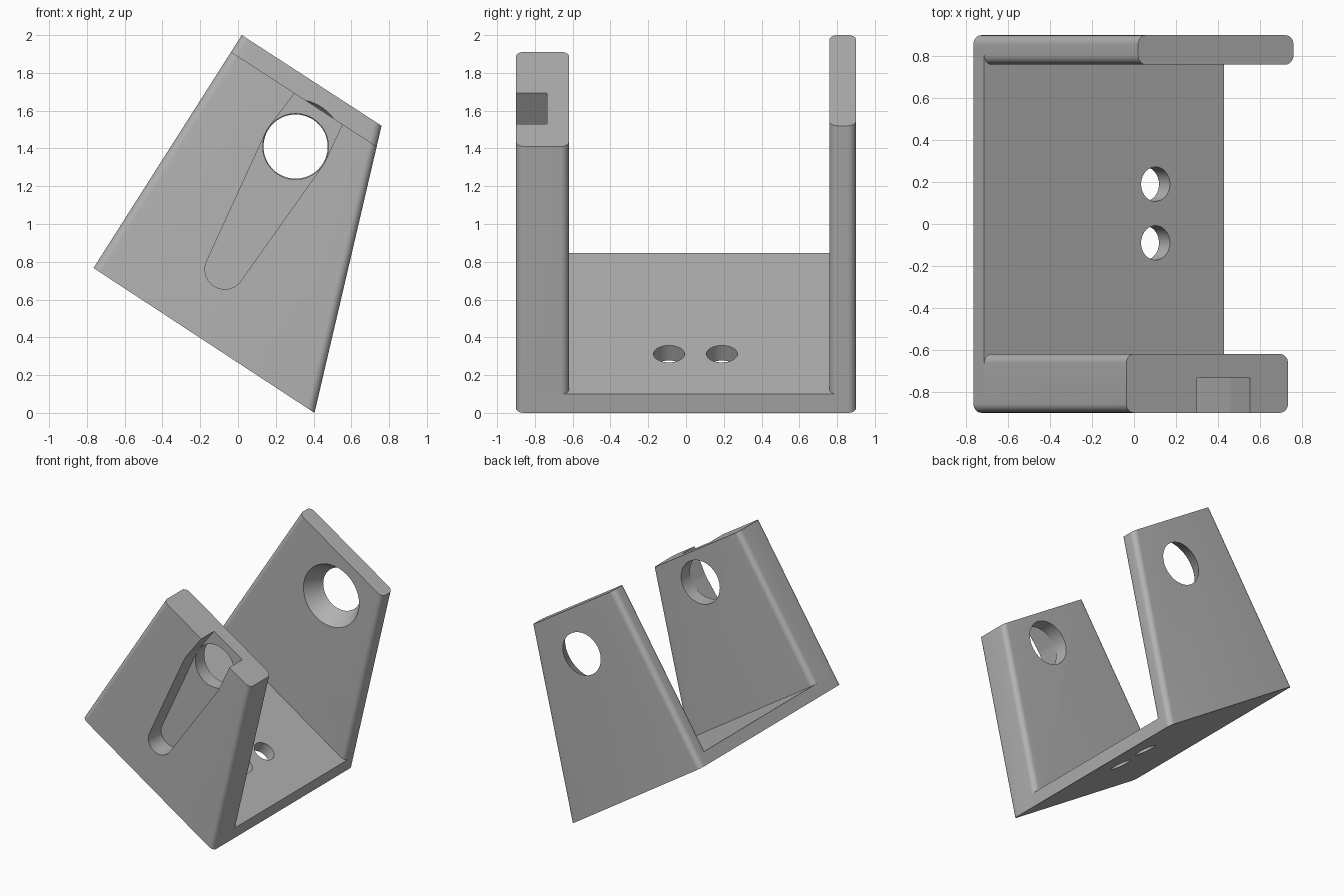
import bpy, bmesh
from math import cos, sin, tau
from mathutils import Vector, geometry

if "Cube" in bpy.data.objects:
    bpy.data.objects.remove(bpy.data.objects["Cube"])

grey = bpy.data.materials.new("plain grey")
grey.use_nodes = True
grey.diffuse_color = (0.45, 0.45, 0.45, 1)
grey.node_tree.nodes["Principled BSDF"].inputs["Base Color"].default_value = grey.diffuse_color

# Corners of the tilted side profile (x, z)
LOW_L, LOW_R = Vector((-0.765, 0.767)), Vector((0.405, 0.0))
TOP_L, TOP_R = Vector((0.02, 2.0)), Vector((0.76, 1.52))
NORMAL = Vector((0.545, 0, 0.839)).normalized()
HOLE = Vector((0.305, 1.41))


def section(height):
    """Tapered profile cut off at a fraction of the full height."""
    return [LOW_L, LOW_R, LOW_R.lerp(TOP_R, height), LOW_L.lerp(TOP_L, height)]


def circle(centre, radius, count=64):
    return [Vector((centre[0] + radius * cos(tau * i / count),
                    centre[1] + radius * sin(tau * i / count))) for i in range(count)]


def finish(bm, name):
    bmesh.ops.recalc_face_normals(bm, faces=bm.faces)
    mesh = bpy.data.meshes.new(name)
    bm.to_mesh(mesh)
    bm.free()
    mesh.materials.append(grey)
    obj = bpy.data.objects.new(name, mesh)
    bpy.context.collection.objects.link(obj)
    return obj


def loft(name, front, back, y0, y1, rounding=0):
    """Join a front and a back outline; optionally round the slanted side edges."""
    bm = bmesh.new()
    a = [bm.verts.new((p.x, y0, p.y)) for p in front]
    b = [bm.verts.new((p.x, y1, p.y)) for p in back]
    bm.faces.new(a)
    bm.faces.new(b[::-1])
    n = len(a)
    for i in range(n):
        j = (i + 1) % n
        bm.faces.new((a[j], a[i], b[i], b[j]))
    if rounding:
        sides = [bm.edges.get((ring[i], ring[(i + 1) % n])) for ring in (a, b) for i in (1, 3)]
        bmesh.ops.bevel(bm, geom=sides, offset=rounding, offset_type='OFFSET',
                        segments=8, profile=0.5, affect='EDGES')
    return finish(bm, name)


def combine(target, other, operation):
    mod = target.modifiers.new(operation, 'BOOLEAN')
    mod.operation, mod.object, mod.solver = operation, other, 'EXACT'
    bpy.context.view_layer.objects.active = target
    bpy.ops.object.modifier_apply(modifier=mod.name)
    bpy.data.objects.remove(other)


# Rear wall with a conical hole
rear_wall = loft("rear_wall", section(1), section(1), 0.76, 0.9, 0.043)
grow = 0.08 / 0.14 * 0.02
cone = loft("cone_cutter", circle(HOLE, 0.25 + grow), circle(HOLE, 0.17 - grow), 0.74, 0.92)
combine(rear_wall, cone, 'DIFFERENCE')

# Front wall with a through hole and a flared slot open at the top
front_wall = loft("front_wall", section(0.928), section(0.928), -0.9, -0.62, 0.043)
ring = circle(HOLE, 0.174)
combine(front_wall, loft("hole_cutter", ring, ring, -1, -0.5), 'DIFFERENCE')
points = circle((-0.07, 0.76), 0.105) + circle(HOLE, 0.175) + [
    Vector((0.329, 1.73)), Vector((0.575, 1.576))]
outline = [points[i] for i in geometry.convex_hull_2d(points)]
combine(front_wall, loft("slot_cutter", outline, outline, -1, -0.735), 'DIFFERENCE')

# Base plate with two screw holes
bracket = loft("bracket", section(0.065), section(0.065), -0.83, 0.83)
for y in (-0.09, 0.19):
    bm = bmesh.new()
    bmesh.ops.create_cone(bm, cap_ends=True, segments=48, radius1=0.082, radius2=0.082, depth=0.6)
    bmesh.ops.rotate(bm, verts=bm.verts, matrix=NORMAL.to_track_quat('Z', 'Y').to_matrix())
    bmesh.ops.translate(bm, verts=bm.verts, vec=(0.103, y, 0.313))
    combine(bracket, finish(bm, "screw_cutter"), 'DIFFERENCE')

# One solid piece
for wall in (rear_wall, front_wall):
    combine(bracket, wall, 'UNION')
bpy.ops.object.select_all(action='DESELECT')
bracket.select_set(True)
bpy.context.view_layer.objects.active = bracket
bpy.ops.object.shade_smooth_by_angle(angle=0.5)
